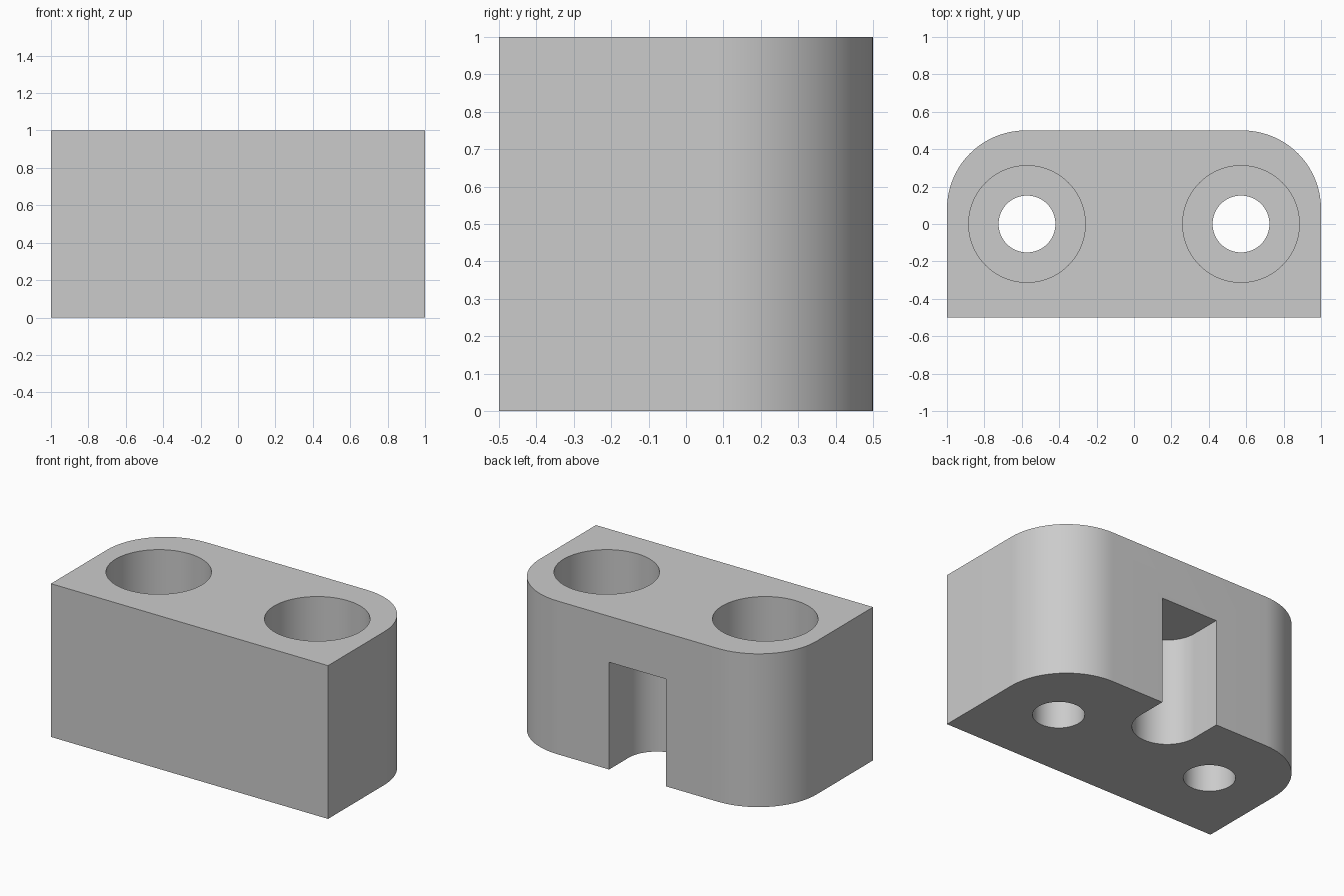
import bpy
import bmesh
from math import sin, cos, pi

if "Cube" in bpy.data.objects:
    bpy.data.objects.remove(bpy.data.objects["Cube"], do_unlink=True)

grey = bpy.data.materials.new("light_grey")
grey.use_nodes = True
colour = (0.6, 0.6, 0.6, 1)
grey.diffuse_color = colour
grey.node_tree.nodes["Principled BSDF"].inputs["Base Color"].default_value = colour


def arc(cx, cy, r, start, end, steps):
    """Points along an arc, angles in units of pi."""
    angles = [pi * (start + (end - start) * i / steps) for i in range(steps + 1)]
    return [(cx + r * cos(a), cy + r * sin(a)) for a in angles]


def prism(name, outline, low, high):
    """Extrude a closed counter-clockwise outline from low to high."""
    bm = bmesh.new()
    base = bm.faces.new([bm.verts.new((x, y, low)) for x, y in outline])
    grown = bmesh.ops.extrude_face_region(bm, geom=[base])["geom"]
    top = [v for v in grown if isinstance(v, bmesh.types.BMVert)]
    bmesh.ops.translate(bm, verts=top, vec=(0, 0, high - low))
    bmesh.ops.recalc_face_normals(bm, faces=bm.faces[:])
    mesh = bpy.data.meshes.new(name)
    bm.to_mesh(mesh)
    bm.free()
    mesh.materials.append(grey)
    obj = bpy.data.objects.new(name, mesh)
    bpy.context.collection.objects.link(obj)
    return obj


# Block with two rounded back corners
R = 0.42
outline = [(-1, -0.5), (1, -0.5)]
outline += arc(1 - R, 0.5 - R, R, 0, 0.5, 20)
outline += arc(R - 1, 0.5 - R, R, 0.5, 1, 20)
block = prism("mounting_block", outline, 0, 1)

# Counterbored screw holes, one on each side
cutters = []
for x in (-0.572, 0.572):
    for name, r, low in (("counterbore", 0.312, 0.4), ("screw_hole", 0.152, -0.1)):
        cutters.append(prism(name, arc(x, 0, r, 0, 2, 64)[:-1], low, 1.1))

# Round-ended slot, open at the back and underneath
slot = arc(0, 0.3, 0.205, 1, 2, 32) + [(0.205, 0.6), (-0.205, 0.6)]
cutters.append(prism("back_slot", slot, -0.1, 0.7))

bpy.ops.object.select_all(action="DESELECT")
bpy.context.view_layer.objects.active = block
block.select_set(True)
for cutter in cutters:
    cutter.hide_render = True
    cut = block.modifiers.new(cutter.name, "BOOLEAN")
    cut.operation = "DIFFERENCE"
    cut.solver = "EXACT"
    cut.object = cutter
    bpy.ops.object.modifier_apply(modifier=cut.name)
    bpy.data.objects.remove(cutter, do_unlink=True)

bpy.ops.object.shade_smooth_by_angle(angle=pi / 6)
